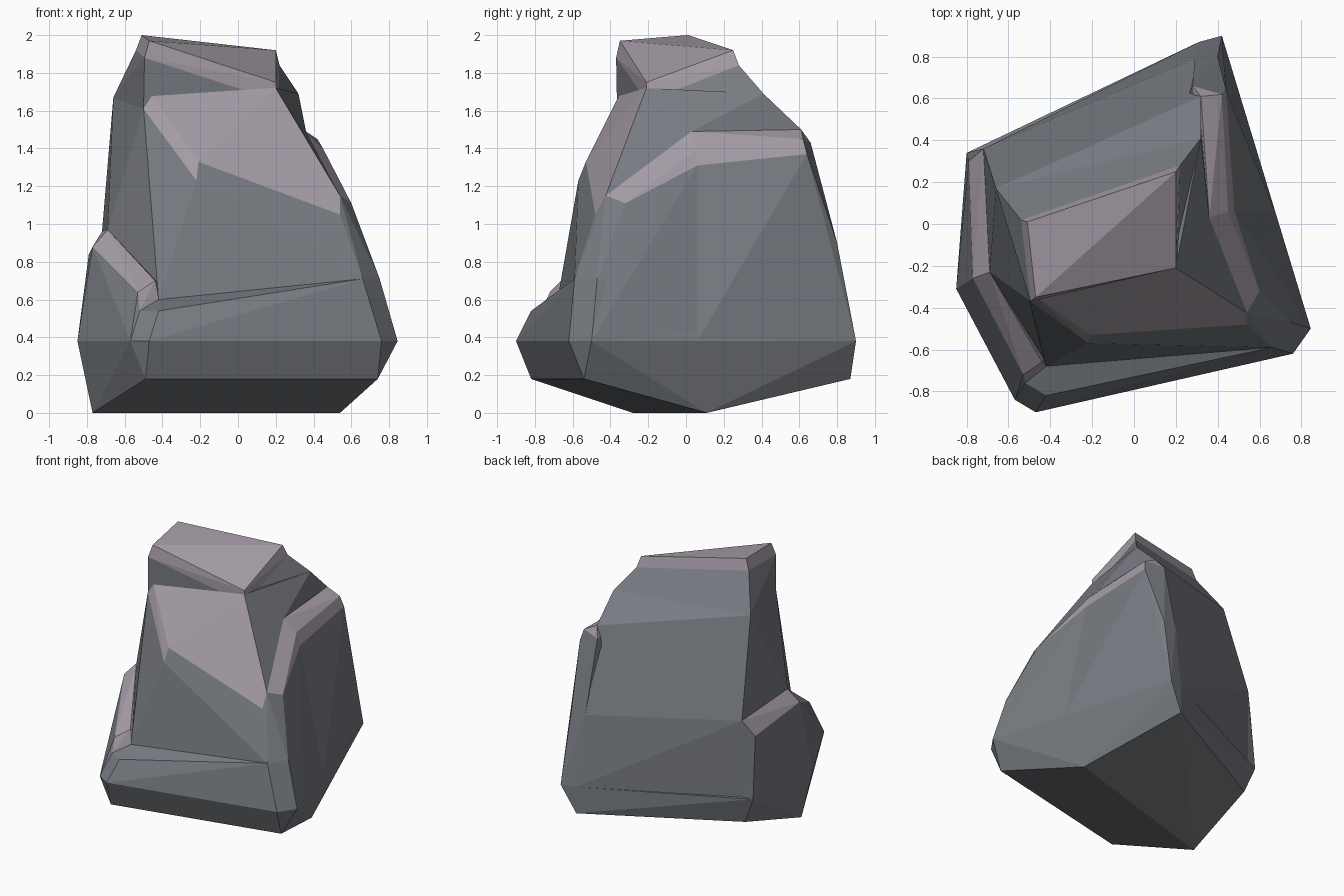
import bpy, bmesh
from mathutils import Vector

if "Cube" in bpy.data.objects:
    bpy.data.objects.remove(bpy.data.objects["Cube"])


def material(name, rgb):
    m = bpy.data.materials.new(name)
    m.diffuse_color = (*rgb, 1.0)
    m.use_nodes = True
    m.node_tree.nodes["Principled BSDF"].inputs["Base Color"].default_value = m.diffuse_color
    return m


STONE = material("grey stone", (0.185, 0.198, 0.22))
WORN = material("worn mauve stone", (0.38, 0.335, 0.385))


def rock(name, plain, *caps):
    """Convex chunk; a face whose corners all lie in one cap group is worn stone."""
    bm = bmesh.new()
    points = {tuple(p) for group in (plain, *caps) for p in group}
    for p in sorted(points):
        bm.verts.new(p)
    bmesh.ops.convex_hull(bm, input=bm.verts[:])
    loose = [v for v in bm.verts if not v.link_faces]
    bmesh.ops.delete(bm, geom=loose, context='VERTS')
    bmesh.ops.recalc_face_normals(bm, faces=bm.faces[:])
    groups = [[Vector(p) for p in cap] for cap in caps]
    for f in bm.faces:
        f.smooth = False
        for g in groups:
            if all(min((v.co - p).length for p in g) < 1e-4 for v in f.verts):
                f.material_index = 1
    bmesh.ops.dissolve_limit(bm, angle_limit=0.1, verts=bm.verts[:],
                             edges=bm.edges[:], delimit={'MATERIAL'})
    me = bpy.data.meshes.new(name)
    bm.to_mesh(me)
    bm.free()
    me.materials.append(STONE)
    me.materials.append(WORN)
    ob = bpy.data.objects.new(name, me)
    bpy.context.collection.objects.link(ob)
    return ob


# Shared corners
left_low, left_back = (-0.69, -0.23, 0.97), (-0.72, 0.36, 0.96)
left_high = (-0.50, -0.365, 1.61)
back_left, back_right = (-0.66, 0.17, 1.67), (0.32, 0.41, 1.69)
crown = (0.20, -0.21, 1.72)
heel = (-0.42, -0.68, 0.60)
core = (0, 0, 0.4)
mid_low = (0.672, 0.06, 0.38)
corner_in, corner_out = (0.29, 0.79, 0.90), (0.40, 0.80, 0.90)
rim_front, chamfer_front = (0.54, -0.425, 1.15), (0.54, -0.48, 1.05)
rim_mid = [(0.36, 0.03, 1.49), (0.45, 0.06, 1.40), (0.48, 0.06, 1.31)]
rim_back = [(0.32, 0.61, 1.50), (0.42, 0.62, 1.45), (0.44, 0.64, 1.37)]

# Base: keel, lower ring, widest ring, front ledge
keel = [(0.54, 0.11, 0), (-0.77, -0.28, 0)]
lower = [(x, y, 0.18) for x, y in
         ((-0.49, -0.82), (0.74, -0.54), (0.31, 0.87), (-0.72, 0.32))]
wide = [(x, y, 0.38) for x, y in
        ((-0.85, -0.31), (-0.57, -0.84), (-0.47, -0.90), (0.76, -0.62),
         (0.845, -0.50), (0.42, 0.90), (0.31, 0.87), (-0.72, 0.36), (-0.80, 0.34))]
ledge = [(-0.52, -0.76, 0.54), (-0.42, -0.82, 0.54),
         (0.66, -0.59, 0.71), (0.75, -0.47, 0.71)]
rock("base", keel + lower + wide + ledge + [heel])

# Left ledge with worn rim
rock("left_ledge",
     [wide[0], wide[1], wide[7], wide[8], (0, 0, 0.5)],
     [(-0.77, -0.26, 0.88), left_low, (-0.53, -0.72, 0.64), (-0.44, -0.66, 0.70),
      (-0.79, 0.30, 0.84), left_back, ledge[0], heel])

# Front shoulder: sloped worn face with a chamfered lower edge
rock("front_shoulder",
     [left_low, heel, ledge[2], rim_mid[0], core],
     [(-0.21, -0.53, 1.33), rim_front, crown, (-0.465, -0.35, 1.69),
      (-0.22, -0.57, 1.23), chamfer_front, left_high])

# Main body behind the shoulder
rock("main_body",
     [left_low, left_back, left_high, back_left, back_right, crown,
      rim_mid[0], rim_back[0], corner_in, wide[6], wide[7], core])

# Right wall in two bent halves, each with a worn rim
rock("right_wall_front",
     [ledge[2], ledge[3], wide[4], mid_low, core],
     [rim_front, (0.60, -0.32, 1.11), (0.63, -0.34, 1.01), chamfer_front] + rim_mid)
rock("right_wall_back",
     [mid_low, wide[5], wide[6], corner_in, corner_out, core],
     rim_mid + rim_back + [(0.28, 0.66, 1.43)])

# Neck and top block with chamfered rim
brow = [(-0.54, 0.02, 1.92), (-0.495, -0.37, 1.88),
        (0.21, -0.205, 1.65), (0.22, 0.28, 1.84)]
rock("neck", brow + [left_high, back_left, back_right, (0, 0, 1.4)])
rock("top_block", [],
     brow + [(-0.51, 0.01, 2.0), (-0.47, -0.35, 1.97),
             (0.20, -0.21, 1.75), (0.20, 0.25, 1.92)])
